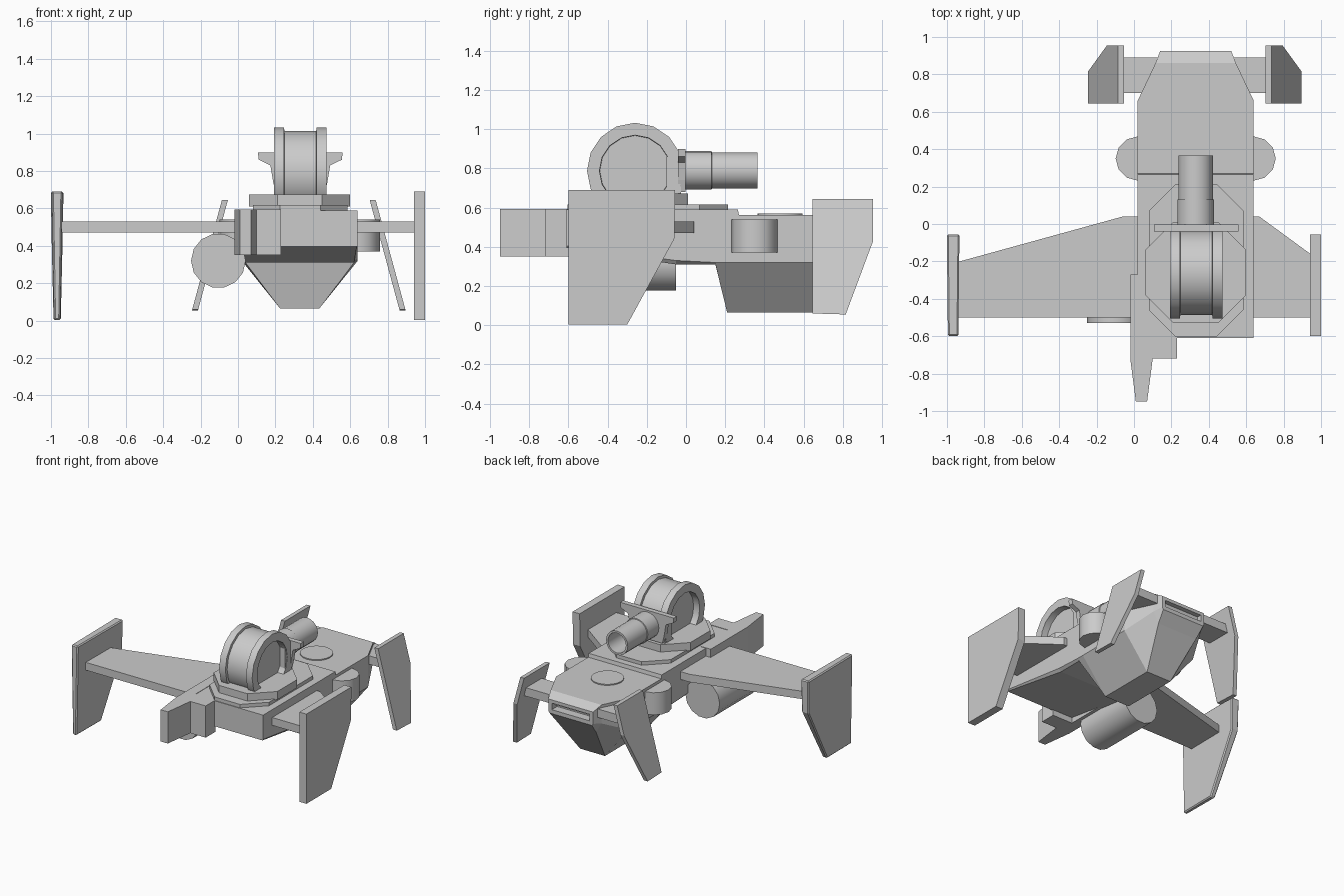
import bpy, bmesh, math
from mathutils import Vector, Matrix

if "Cube" in bpy.data.objects:
    bpy.data.objects.remove(bpy.data.objects["Cube"])

CX = 0.33  # centre line of the hull


def finish(name, bm, smooth=False):
    bmesh.ops.recalc_face_normals(bm, faces=bm.faces)
    me = bpy.data.meshes.new(name)
    bm.to_mesh(me)
    bm.free()
    ob = bpy.data.objects.new(name, me)
    bpy.context.collection.objects.link(ob)
    if smooth:
        bpy.ops.object.select_all(action='DESELECT')
        ob.select_set(True)
        bpy.context.view_layer.objects.active = ob
        bpy.ops.object.shade_smooth_by_angle(angle=math.radians(35))
    return ob


def loft(name, rings, closed=False, smooth=False):
    """Skin a list of equal-length point rings; cap the ends unless closed."""
    bm = bmesh.new()
    vs = [[bm.verts.new(p) for p in r] for r in rings]
    n = len(vs[0])
    pairs = list(zip(vs, vs[1:])) + ([(vs[-1], vs[0])] if closed else [])
    for a, b in pairs:
        for i in range(n):
            j = (i + 1) % n
            bm.faces.new((a[i], a[j], b[j], b[i]))
    if not closed:
        bm.faces.new(vs[0])
        bm.faces.new(vs[-1])
    return finish(name, bm, smooth)


def plate(name, pts, axis, lo, hi):
    """Extrude a 2D outline along an axis."""
    def put(p, d):
        p = list(p)
        p.insert('xyz'.index(axis), d)
        return p
    return loft(name, [[put(p, lo) for p in pts], [put(p, hi) for p in pts]])


def box(name, x0, x1, y0, y1, z0, z1):
    return plate(name, [(x0, y0), (x1, y0), (x1, y1), (x0, y1)], 'z', z0, z1)


def lathe(name, prof, axis, centre, sides, smooth=True, closed=False):
    """Revolve (radius, distance) pairs about an axis through centre."""
    rings = []
    for r, d in prof:
        ring = []
        for i in range(sides):
            t = 2 * math.pi * i / sides
            u, v = r * math.cos(t), r * math.sin(t)
            q = {'x': (d, u, v), 'y': (u, d, v), 'z': (u, v, d)}[axis]
            ring.append(Vector(centre) + Vector(q))
        rings.append(ring)
    return loft(name, rings, closed, smooth)


def octagon(x0, x1, y0, y1, c):
    return [(x0, y0 + c), (x0 + c, y0), (x1 - c, y0), (x1, y0 + c),
            (x1, y1 - c), (x1 - c, y1), (x0 + c, y1), (x0, y1 - c)]


# hull stations: y, half width, top z, side bottom z, keel half width, keel z
stations = [(-0.61, .31, .59, .405, .305, .395),
            (-0.05, .31, .59, .33, .29, .31),
            (0.15, .31, .59, .32, .29, .31),
            (0.21, .31, .59, .32, .105, .065),
            (0.265, .31, .59, .32, .105, .065),
            (0.27, .31, .562, .32, .105, .065),
            (0.66, .31, .562, .32, .105, .065),
            (0.86, .215, .562, .42, .17, .34),
            (0.925, .19, .525, .435, .18, .42)]
hull = loft("hull", [[(CX - w, y, t), (CX + w, y, t), (CX + w, y, m),
                      (CX + b, y, k), (CX - b, y, k), (CX - w, y, m)]
                     for y, w, t, m, b, k in stations])

# exhaust slot cut in the rear
cutter = box("slot_cutter", CX - .16, CX + .16, .86, 1.0, .45, .50)
cutter.hide_render = True
cutter.hide_viewport = True
cutter.display_type = 'WIRE'
mod = hull.modifiers.new("slot", 'BOOLEAN')
mod.operation = 'DIFFERENCE'
mod.solver = 'EXACT'
mod.object = cutter

# offset nose pod
plate("nose_pod", [(-.02, -.27), (-.02, -.72), (.01, -.95), (.07, -.95),
                   (.10, -.72), (.23, -.72), (.23, -.60), (.06, -.60), (.06, -.27)],
      'z', .35, .593)

# unequal wings
plate("left_wing", [(-.95, -.5), (.05, -.5), (.05, .04), (-.06, .04), (-.95, -.205)],
      'z', .47, .53)
plate("right_wing", [(.62, -.5), (.95, -.5), (.95, -.165), (.67, .04), (.62, .04)],
      'z', .47, .53)

# wing end plates: right one slab, left one tapering toward the bottom and front
outline = [(-.6, .003), (-.3, .003), (-.06, .44), (-.055, .69), (-.6, .69)]
plate("right_end_plate", outline, 'x', .94, 1.0)


def half_thick(y, z):
    return .016 + .012 * z / .69 + .006 * (y + .6) / .55


left = loft("left_end_plate", [[(-.967 + s * half_thick(y, z), y, z) for y, z in outline]
                               for s in (-1, 1)])
bev = left.modifiers.new("soft_edges", 'BEVEL')
bev.width = .008
bev.segments = 1

# pod slung under the left wing
lathe("underwing_pod", [(.146, -.53), (.146, -.05)], 'y', (-.105, 0, .32), 14)

# rear stabiliser with splayed fins
box("stabiliser", -.10, .76, .70, .89, .475, .54)
fin = [(.645, .645), (.955, .645), (.955, .43), (.815, .055), (.645, .06)]
for name, s, top, bottom in (("left_fin", -1, -.07, -.23), ("right_fin", 1, .72, .88)):
    def x_at(z):
        return bottom + (top - bottom) * (z - .055) / .59
    loft(name, [[(x_at(z) + d, y, z) for y, z in fin] for d in (-.016, .016)])

# round side housings
for name, x in (("left_housing", .02), ("right_housing", .64)):
    lathe(name, [(.118, .37), (.118, .54)], 'z', (x, .35, 0), 12)

# deck hatch
lathe("deck_hatch", [(.115, .555), (.115, .57)], 'z', (CX, .48, 0), 20)

# turret base plates
plate("turret_deck", octagon(.08, .585, -.605, .215, .145), 'z', .58, .617)
plate("turret_base", octagon(.06, .60, -.53, .01, .15), 'z', .61, .673)

# turret drum: raised rims and sunken end discs
lathe("turret_drum", [(.01, -.09), (.18, -.09), (.182, -.14), (.245, -.14), (.245, -.087),
                      (.226, -.085), (.226, .085), (.245, .087), (.245, .14),
                      (.182, .14), (.18, .09), (.01, .09)], 'x', (CX + .003, -.26, .788), 16)

# drum cheeks joining the drum to its base
for name, x in (("left_cheek", .195), ("right_cheek", .425)):
    box(name, x, x + .045, -.10, -.025, .66, .86)

# gun shield
half = [(.13, .68), (.145, .74), (.16, .83), (.222, .86), (.227, .90)]
plate("gun_shield", [(CX + .003 + x, z) for x, z in half]
      + [(CX + .003 - x, z) for x, z in reversed(half)], 'y', -.04, -.003)

# stepped hollow barrel
lathe("gun_barrel", [(.098, -.02), (.098, .13), (.092, .132), (.092, .365), (.076, .365),
                     (.076, .15), (.01, .15), (.01, -.02)], 'y', (CX, 0, .79), 20, closed=True)
